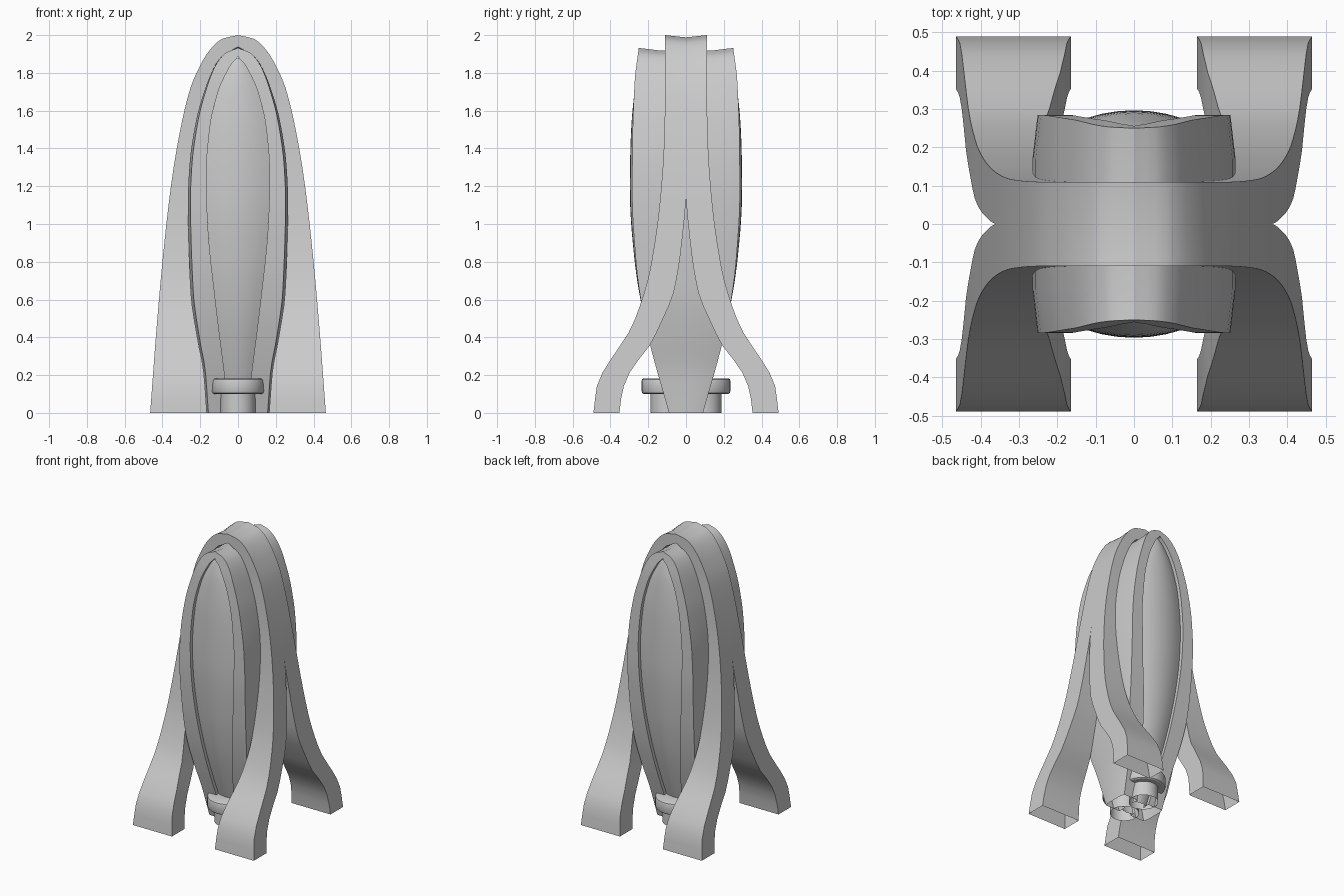
import bpy, bmesh, math

cube = bpy.data.objects.get("Cube")
if cube:
    bpy.data.objects.remove(cube, do_unlink=True)

grey = bpy.data.materials.new("light grey")
grey.use_nodes = True
COLOUR = (0.6, 0.6, 0.6, 1)
grey.diffuse_color = COLOUR
grey.node_tree.nodes["Principled BSDF"].inputs["Base Color"].default_value = COLOUR


def curve(points):
    """Smooth function of height through (height, value) points."""
    zs, vs = zip(*points)
    sec = [(vs[i + 1] - vs[i]) / (zs[i + 1] - zs[i]) for i in range(len(zs) - 1)]
    tan = [sec[0]] + [2 * a * b / (a + b) if a * b > 0 else 0
                      for a, b in zip(sec, sec[1:])] + [sec[-1]]

    def value(z):
        z = min(max(z, zs[0]), zs[-1])
        i = max(k for k in range(len(sec)) if zs[k] <= z)
        h = zs[i + 1] - zs[i]
        t = (z - zs[i]) / h
        return ((2*t**3 - 3*t*t + 1) * vs[i] + (t**3 - 2*t*t + t) * h * tan[i]
                + (3*t*t - 2*t**3) * vs[i + 1] + (t**3 - t*t) * h * tan[i + 1])
    return value


def levels(top, count=44):
    return [top * math.sin(math.pi / 2 * i / count) for i in range(count + 1)]


def finish(name, bm, mirror):
    bmesh.ops.remove_doubles(bm, verts=bm.verts, dist=0.0002)
    # drop walls that would lie inside on a mirror plane
    inner = [f for f in bm.faces if any(mirror[a] and all(abs(v.co[a]) < 0.0005 for v in f.verts)
                                        for a in (0, 1))]
    bmesh.ops.delete(bm, geom=inner, context="FACES")
    bmesh.ops.recalc_face_normals(bm, faces=bm.faces)
    mesh = bpy.data.meshes.new(name)
    bm.to_mesh(mesh)
    bm.free()
    mesh.materials.append(grey)
    obj = bpy.data.objects.new(name, mesh)
    bpy.context.collection.objects.link(obj)
    if any(mirror):
        mod = obj.modifiers.new("mirror", "MIRROR")
        mod.use_axis = (mirror[0], mirror[1], False)
        mod.merge_threshold = 0.0004
    bpy.ops.object.select_all(action="DESELECT")
    obj.select_set(True)
    bpy.context.view_layer.objects.active = obj
    bpy.ops.object.shade_smooth_by_angle(angle=math.radians(30))
    return obj


def loft(name, sections, closed):
    """Skin one quarter of a part and mirror it front to back and side to side."""
    bm = bmesh.new()
    rows = [[bm.verts.new(p) for p in s] for s in sections]
    n = len(rows[0])
    for a, b in zip(rows, rows[1:]):
        for i in range(n if closed else n - 1):
            j = (i + 1) % n
            bm.faces.new((a[i], a[j], b[j], b[i]))
    return finish(name, bm, (True, True))


# Profiles by height
arch_out = curve([(0, .465), (.4, .435), (.8, .4), (1.2, .355), (1.45, .315), (1.71, .255),
                  (1.84, .2), (1.92, .15), (1.98, .085), (2, 0)])
leg_out = curve([(0, .49), (.15, .47), (.28, .4), (.44, .296), (.57, .243), (.76, .19),
                 (1.13, .137), (1.44, .116), (1.76, .11), (2, .11)])
leg_in = curve([(0, .352), (.1, .34), (.22, .295), (.36, .19), (.47, .135), (.65, .062),
                (.92, .02), (1.18, 0), (2, 0)])
body_w = curve([(0, .165), (.23, .183), (.385, .213), (.65, .25), (1.13, .265), (1.31, .257),
                (1.55, .222), (1.71, .178), (1.83, .13), (1.905, .07), (1.932, 0)])
body_y = curve([(0, .09), (.36, .19), (.57, .235), (.8, .265), (1.15, .285), (1.4, .284),
                (1.75, .272), (1.932, .25)])
panel_w = curve([(0, .045), (.2, .07), (.6, .12), (1, .16), (1.25, .168), (1.5, .15),
                 (1.7, .105), (1.81, .056), (1.86, .025), (1.88, 0)])

# Outer arch with four flared legs, open underneath
arch = []
for z in levels(2):
    xi = min(body_w(z) - .004 * (z > .9), arch_out(z))
    xi = max(xi, 0)
    xo, yi, yo = arch_out(z), leg_in(z), leg_out(z)
    dip = z - .012 * (z / 2) ** 6
    arch.append([(xi, yi, dip), (xo, yi, dip), (xo, yo, z), (xi, yo, z)])
loft("outer_arch", arch, True)

# Inner shell: tapered sides, front rim and the wall of the recess
shell = []
for z in levels(1.932):
    w, y, p = body_w(z), body_y(z), panel_w(z)
    dip = z - .015 * (z / 2) ** 6
    shell.append([(w, 0, dip), (w, min(.17, y * .6), dip), (w * .95, y, z),
                  (p, y, z), (p, y - .05, z)])
loft("inner_shell", shell, False)

# Bulging panels set into the recess
panel = []
for z in levels(1.88):
    p, y = panel_w(z), body_y(z)
    bulge = .037 * p / .168
    panel.append([(p * t, y - .025 + bulge * (1 - t * t), z)
                  for t in (1, .75, .5, .25, 0)])
loft("bulging_panel", panel, False)


# Round entrance drums with overhanging canopies, front and back
def revolve(name, profile, y, segments=32):
    bm = bmesh.new()
    verts = [bm.verts.new((r, 0, z)) for r, z in profile]
    edges = [bm.edges.new(e) for e in zip(verts, verts[1:])]
    bmesh.ops.spin(bm, geom=verts + edges, cent=(0, 0, 0), axis=(0, 0, 1),
                   angle=math.tau, steps=segments, use_duplicate=False)
    obj = finish(name, bm, (False, False))
    obj.location.y = y
    return obj


for side, y in (("front", -.095), ("back", .095)):
    revolve(side + "_drum", [(.093, 0), (.093, .11)], y)
    revolve(side + "_canopy", [(.09, .1), (.128, .1), (.136, .105), (.14, .115), (.14, .17),
                               (.137, .178), (.13, .182), (0, .182)], y)
